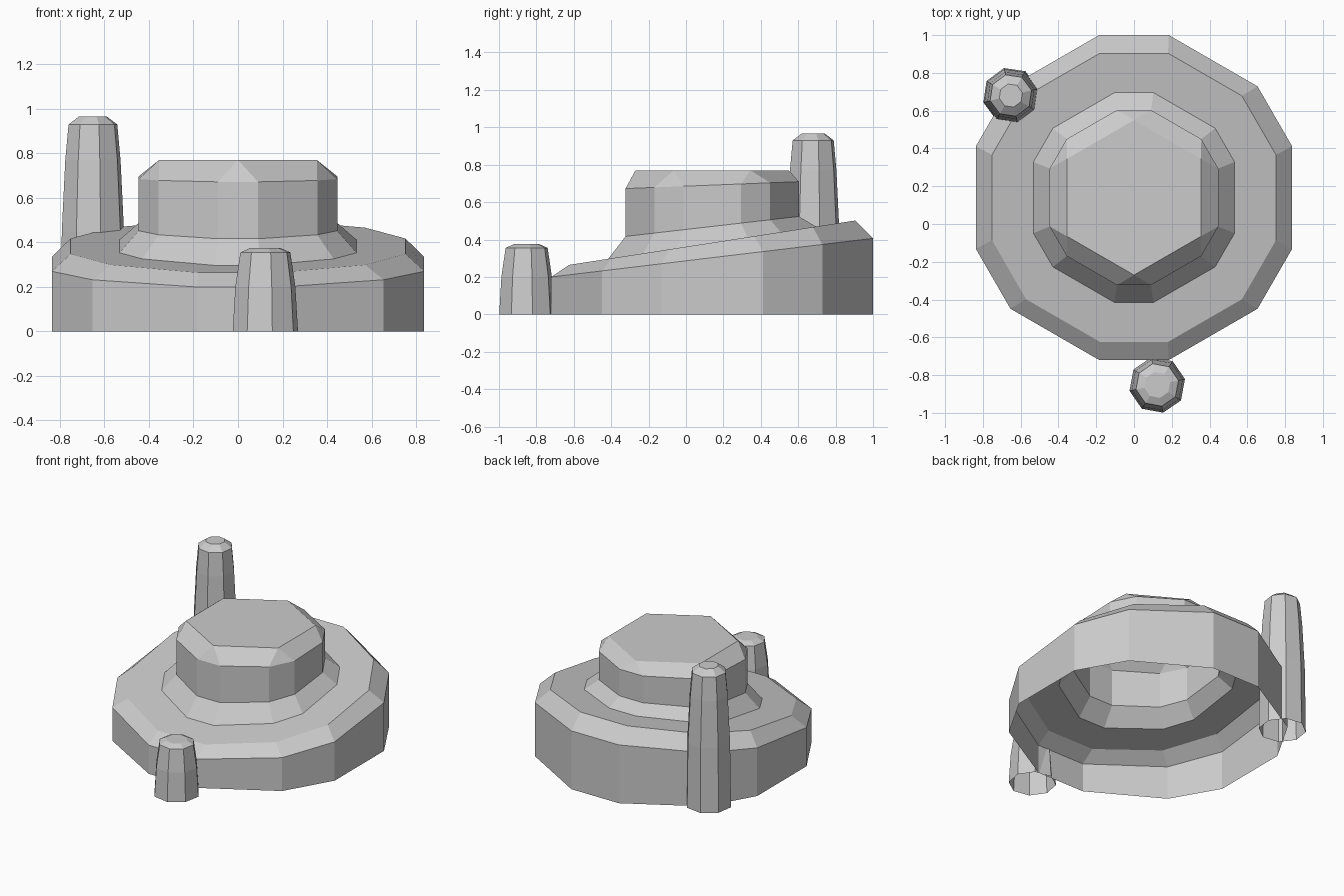
import bpy, bmesh
from math import cos, sin, radians

if "Cube" in bpy.data.objects:
    bpy.data.objects.remove(bpy.data.objects["Cube"])


def make_lofted(name, rings):
    """Skin equal-sized rings of points, cap the last ring, leave the base open."""
    bm = bmesh.new()
    loops = [[bm.verts.new(p) for p in ring] for ring in rings]
    for a, b in zip(loops, loops[1:]):
        n = len(a)
        for i in range(n):
            j = (i + 1) % n
            bm.faces.new((a[i], a[j], b[j], b[i]))
    bm.faces.new(loops[-1])
    # paired points that coincide turn the rim into a hexagon
    bmesh.ops.remove_doubles(bm, verts=bm.verts, dist=0.0005)
    bmesh.ops.dissolve_degenerate(bm, edges=bm.edges, dist=0.0005)
    bm.normal_update()
    mesh = bpy.data.meshes.new(name)
    bm.to_mesh(mesh)
    bm.free()
    obj = bpy.data.objects.new(name, mesh)
    bpy.context.collection.objects.link(obj)
    return obj


CY = 0.14  # centre of the body in y


def hex_ring(r, spread, z_mid, slope):
    """Bevelled hexagon: two points around each corner, tilted along y."""
    pts = []
    for k in range(6):
        for s in (-1, 1):
            a = radians(30 + 60 * k + s * spread)
            x, y = r * cos(a), r * sin(a)
            pts.append((x, CY + y, z_mid + slope * y))
    return pts


# Stepped body: skirt, bevel, sloped deck, collar, drum and flat hexagon top
make_lofted("stepped_body", [
    hex_ring(0.88, 12, 0.0, 0.0),
    hex_ring(0.88, 12, 0.303, 0.12),
    hex_ring(0.785, 13.3, 0.383, 0.155),
    hex_ring(0.565, 10.5, 0.383, 0.155),
    hex_ring(0.472, 11, 0.470, 0.115),
    hex_ring(0.472, 11, 0.691, 0.04),
    hex_ring(0.41, 0, 0.77, 0.0),
])


def make_post(name, x, y, turn, profile):
    """Eight-sided tapered post from (radius, height) pairs."""
    angles = [radians(turn + 45 * i) for i in range(8)]
    return make_lofted(name, [[(x + r * cos(a), y + r * sin(a), z) for a in angles]
                              for r, z in profile])


# Tapered posts
make_post("tall_post", -0.652, 0.68, 14,
          [(0.150, 0.0), (0.144, 0.45), (0.128, 0.77), (0.113, 0.93), (0.063, 0.967)])
make_post("short_post", 0.123, -0.852, 12,
          [(0.150, 0.0), (0.138, 0.2), (0.115, 0.355), (0.070, 0.375)])
